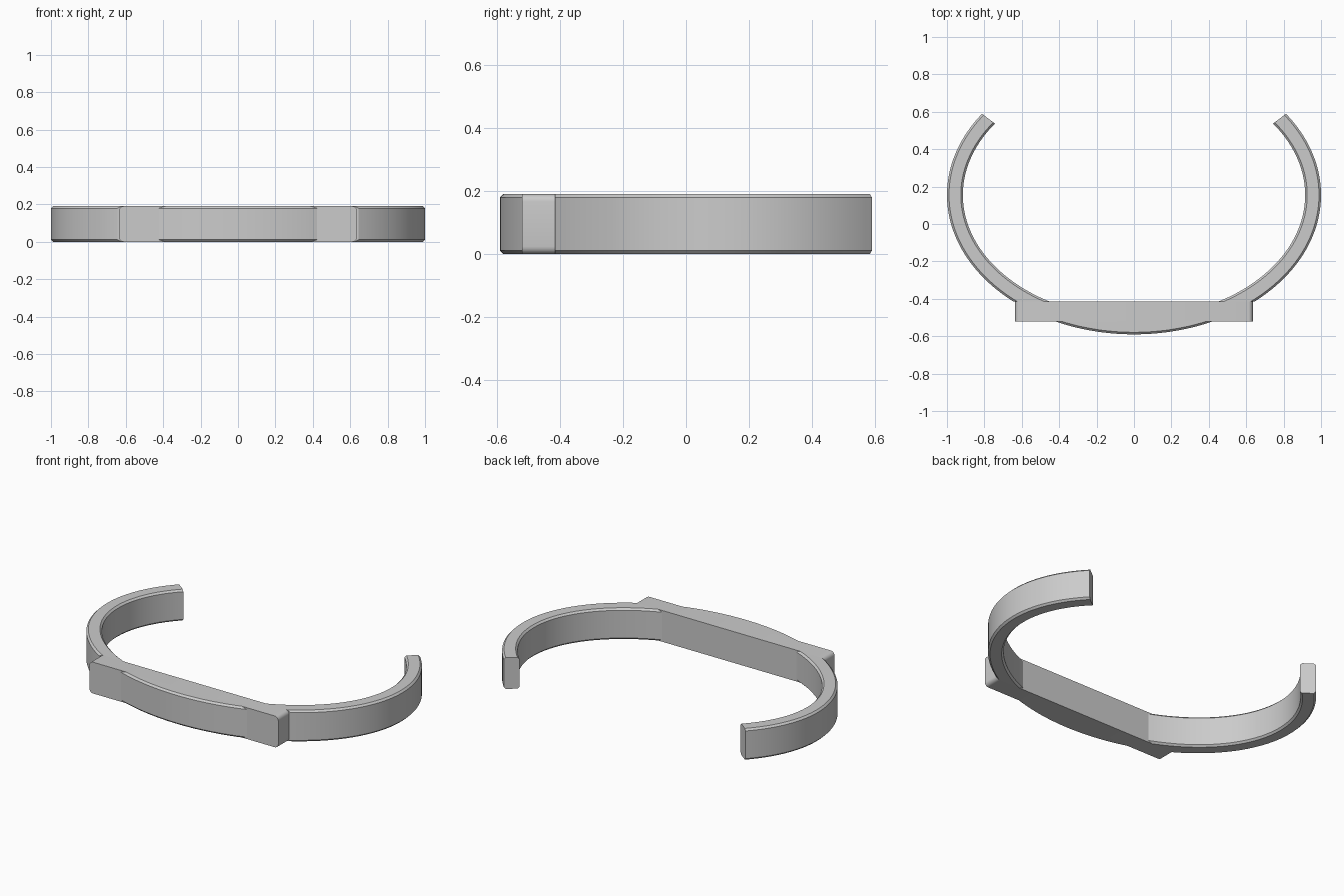
import bpy, bmesh
from math import asin, cos, sin, pi, radians

if "Cube" in bpy.data.objects:
    bpy.data.objects.remove(bpy.data.objects["Cube"])

HEIGHT = 0.19
CHAMFER = 0.011
CENTRE_Y = 0.155
OUTER = (1.0, 0.745)
INNER = (0.915, 0.655)
BAR_BACK, BAR_FRONT, BAR_HALF = -0.415, -0.52, 0.635
ARM_END = 0.622

grey = bpy.data.materials.new("grey plastic")
grey.use_nodes = True
colour = (0.6, 0.6, 0.6, 1)
grey.diffuse_color = colour
grey.node_tree.nodes["Principled BSDF"].inputs["Base Color"].default_value = colour


def finish(bm, name):
    bmesh.ops.remove_doubles(bm, verts=bm.verts, dist=1e-5)
    bmesh.ops.recalc_face_normals(bm, faces=bm.faces)
    mesh = bpy.data.meshes.new(name)
    bm.to_mesh(mesh)
    bm.free()
    obj = bpy.data.objects.new(name, mesh)
    bpy.context.collection.objects.link(obj)
    mesh.materials.append(grey)
    bpy.ops.object.select_all(action="DESELECT")
    obj.select_set(True)
    bpy.context.view_layer.objects.active = obj
    bpy.ops.object.shade_smooth_by_angle(angle=radians(25))
    return obj


def loft(sections, name):
    """Join closed cross-sections into a capped solid."""
    bm = bmesh.new()
    rings = [[bm.verts.new(p) for p in s] for s in sections]
    n = len(rings[0])
    for a, b in zip(rings, rings[1:]):
        for i in range(n):
            j = (i + 1) % n
            bm.faces.new((a[i], a[j], b[j], b[i]))
    bm.faces.new(rings[0])
    bm.faces.new(rings[-1])
    return finish(bm, name)


def offset(axes, d):
    return axes[0] + d, axes[1] + d


def angle_at(axes, y):
    return asin((y - CENTRE_Y) / axes[1])


def on_ellipse(axes, t):
    return axes[0] * cos(t), CENTRE_Y + axes[1] * sin(t)


# Curved arms: chamfered section swept from the bar to the open end
levels = (0, CHAMFER, HEIGHT - CHAMFER, HEIGHT)
section = [(offset(OUTER, -CHAMFER if z in (0, HEIGHT) else 0), z) for z in levels]
section += [(offset(INNER, CHAMFER if z in (0, HEIGHT) else 0), z)
            for z in reversed(levels)]
STEPS = 48
for side, name in ((1, "left_arm"), (-1, "right_arm")):
    rings = []
    for k in range(STEPS + 1):
        ring = []
        for axes, z in section:
            start = angle_at(axes, BAR_BACK)
            x, y = on_ellipse(axes, start + (ARM_END - start) * k / STEPS)
            ring.append((side * x, y, z))
        rings.append(ring)
    loft(rings, name)

# Bowed front: the outer curve where it bulges past the bar
rings = []
for k in range(STEPS + 1):
    ring = []
    for z in levels:
        axes = offset(OUTER, -CHAMFER if z in (0, HEIGHT) else 0)
        start = angle_at(axes, BAR_FRONT)
        x, y = on_ellipse(axes, start + (-pi - 2 * start) * k / STEPS)
        ring.append((x, y, z))
    ring += [(x, BAR_FRONT, z) for x, y, z in reversed(ring)]
    rings.append(ring)
loft(rings, "bowed_front")

# Straight bar with rounded ends
bm = bmesh.new()
bmesh.ops.create_cube(bm, size=1)
for v in bm.verts:
    v.co.x *= 2 * BAR_HALF
    v.co.y = (BAR_BACK + BAR_FRONT) / 2 + v.co.y * (BAR_BACK - BAR_FRONT)
    v.co.z = (v.co.z + 0.5) * HEIGHT
ends = [e for e in bm.edges if abs(e.verts[0].co.y - e.verts[1].co.y) > 0.05]
bmesh.ops.bevel(bm, geom=ends, offset=0.024, segments=5, profile=0.5,
                affect="EDGES")
finish(bm, "front_bar")
